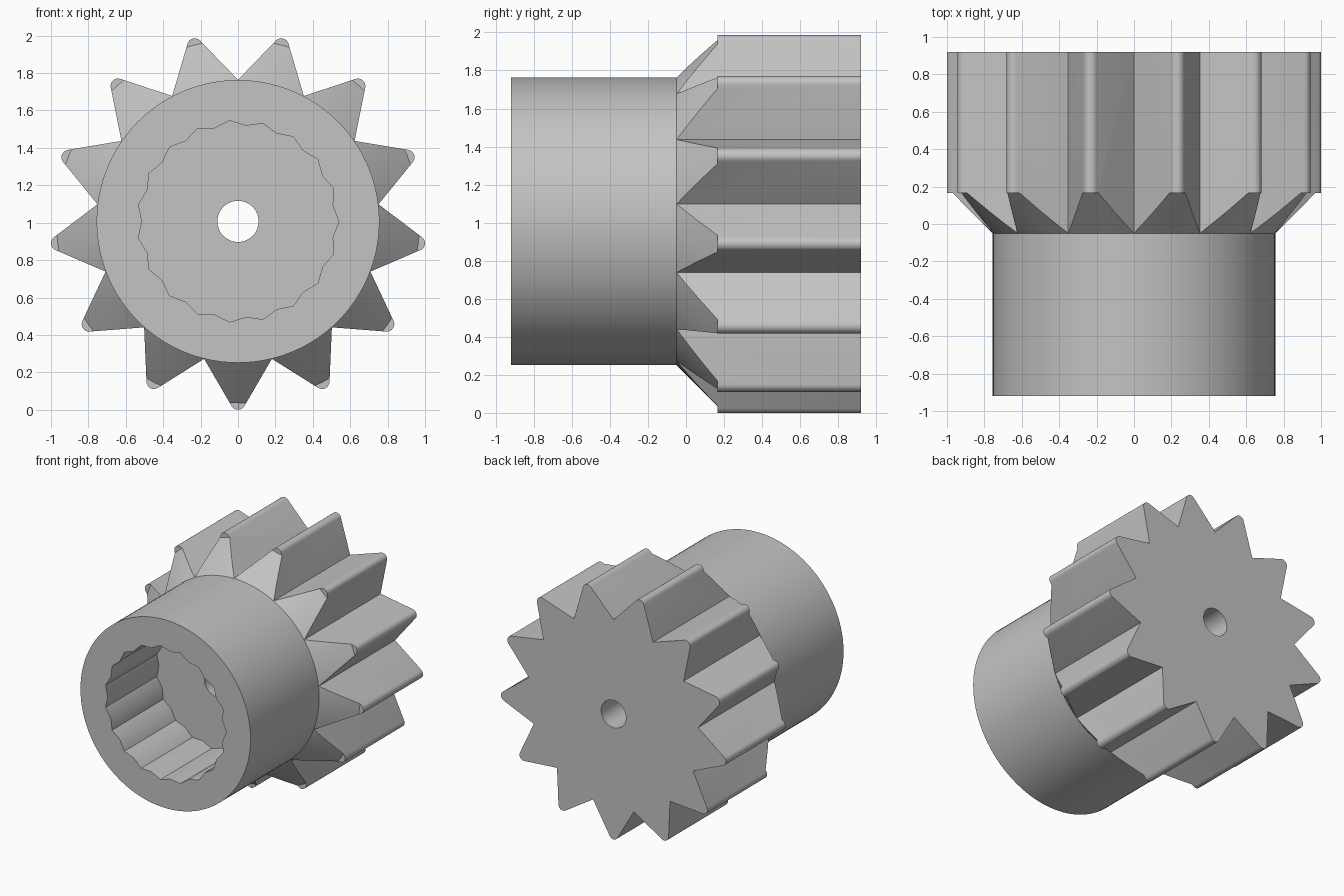
import bpy, bmesh, math

cube = bpy.data.objects.get("Cube")
if cube:
    bpy.data.objects.remove(cube, do_unlink=True)

TEETH, SPLINES = 13, 19
TIP, ROOT, HUB = 1.007, 0.757, 0.756
BACK, FRONT = 0.92, -0.92
CENTRE = TIP

grey = bpy.data.materials.new("plain grey")
grey.use_nodes = True
colour = (0.55, 0.55, 0.55, 1)
grey.diffuse_color = colour
grey.node_tree.nodes["Principled BSDF"].inputs["Base Color"].default_value = colour


def polar(r, a):
    return r * math.cos(a), r * math.sin(a)


def circle(r, n):
    return [polar(r, math.tau * i / n - math.pi / 2) for i in range(n)]


def loft(name, sections):
    """Closed solid through (y, outline) sections along the axle."""
    bm = bmesh.new()
    rings = [[bm.verts.new((x, y, z + CENTRE)) for x, z in pts] for y, pts in sections]
    for a, b in zip(rings, rings[1:]):
        for i in range(len(a)):
            j = (i + 1) % len(a)
            bm.faces.new((a[i], a[j], b[j], b[i]))
    bm.faces.new(rings[0])
    bm.faces.new(rings[-1])
    bmesh.ops.recalc_face_normals(bm, faces=bm.faces)
    mesh = bpy.data.meshes.new(name)
    bm.to_mesh(mesh)
    bm.free()
    mesh.materials.append(grey)
    obj = bpy.data.objects.new(name, mesh)
    bpy.context.collection.objects.link(obj)
    return obj


def gear_outline(tip_r=0.04, steps=8):
    """Straight flanks running tangentially into rounded tips, sharp valleys."""
    half = math.pi / TEETH
    u, v = polar(ROOT, half)
    c = TIP - tip_r
    spread = math.atan2(v, u - c) - math.acos(tip_r / math.hypot(u - c, v))
    pts = []
    for k in range(TEETH):
        a = 2 * half * k - math.pi / 2
        pts.append(polar(ROOT, a - half))
        cx, cz = polar(c, a)
        for i in range(steps + 1):
            dx, dz = polar(tip_r, a + spread * (2 * i / steps - 1))
            pts.append((cx + dx, cz + dz))
    return pts


def spline_outline():
    return [polar(0.513 if i % 2 else 0.54, math.pi * i / SPLINES)
            for i in range(2 * SPLINES)]


def combine(obj, cutter, operation):
    mod = obj.modifiers.new(operation.lower(), "BOOLEAN")
    mod.operation, mod.object, mod.solver = operation, cutter, "EXACT"
    bpy.ops.object.select_all(action="DESELECT")
    obj.select_set(True)
    bpy.context.view_layer.objects.active = obj
    bpy.ops.object.modifier_apply(modifier=mod.name)
    bpy.data.objects.remove(cutter, do_unlink=True)


# Toothed body, turned down to the hub with a bevelled shoulder
outline = gear_outline()
pinion = loft("pinion_gear", [(-1.1, outline), (BACK, outline)])
turning = [(FRONT, HUB), (-0.05, HUB), (0.165, 0.971), (0.165, 1.15), (1.1, 1.15)]
combine(pinion, loft("turned_shape", [(y, circle(r, 104)) for y, r in turning]), "INTERSECT")

# Splined socket and axle hole
socket = spline_outline()
combine(pinion, loft("socket_cutter", [(-1.2, socket), (-0.27, socket)]), "DIFFERENCE")
hole = circle(0.11, 48)
combine(pinion, loft("axle_cutter", [(-0.6, hole), (1.2, hole)]), "DIFFERENCE")

bpy.ops.object.shade_smooth_by_angle(angle=math.radians(30))
